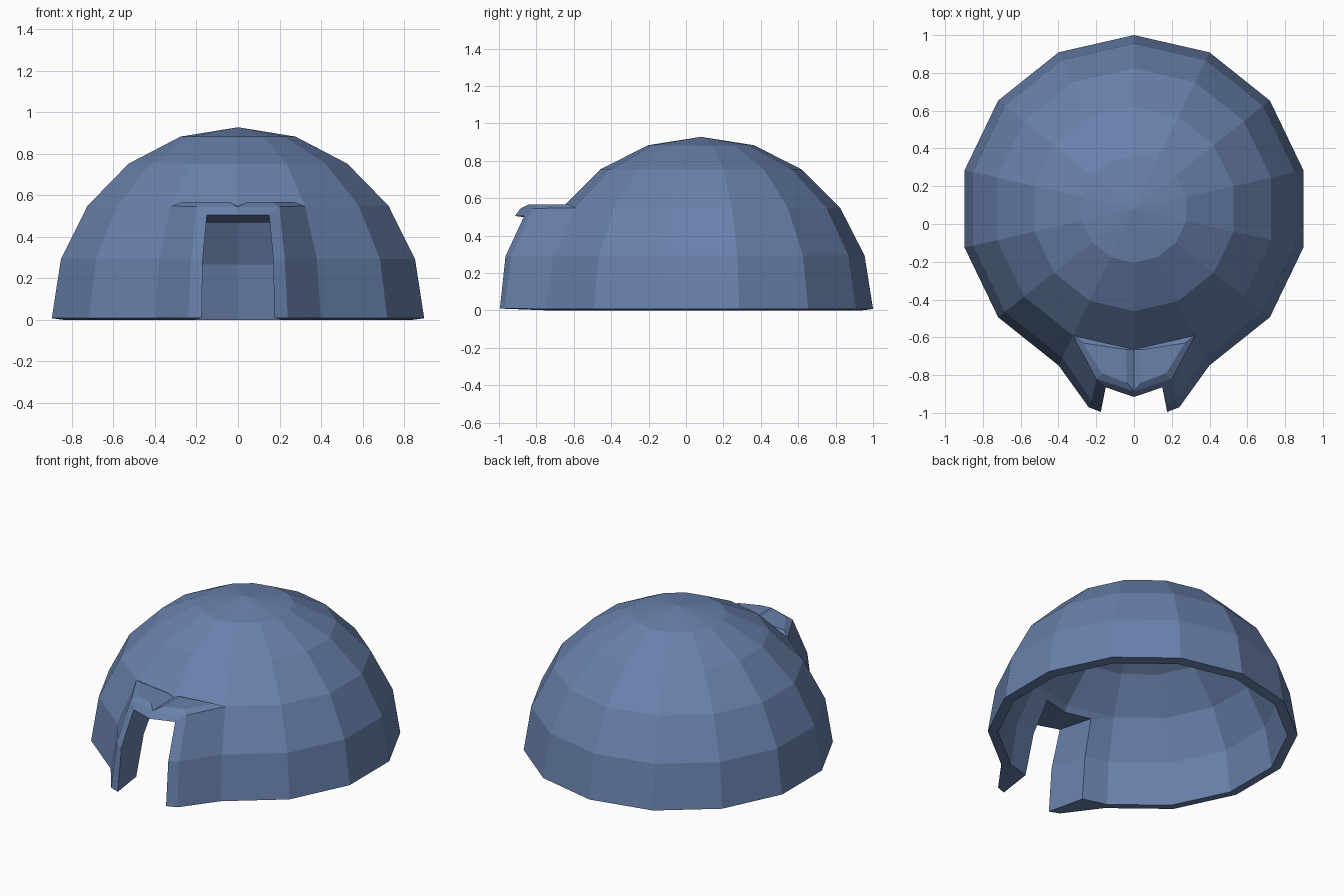
import bpy, bmesh, math

if "Cube" in bpy.data.objects:
    bpy.data.objects.remove(bpy.data.objects["Cube"])

mat = bpy.data.materials.new("slate blue")
mat.diffuse_color = (0.14, 0.22, 0.41, 1)
mat.use_nodes = True
mat.node_tree.nodes["Principled BSDF"].inputs["Base Color"].default_value = mat.diffuse_color

bm = bmesh.new()


def V(*co):
    return bm.verts.new(co)


def skin(a, b):
    # quads between two rows of vertices
    for i in range(len(a) - 1):
        bm.faces.new((a[i], a[i + 1], b[i + 1], b[i]))


def half_dome(radius, base):
    # right half of a 14-sided dome, leaving the doorway faces open
    rings = []
    for k in range(5):
        t = math.radians(18 * k)
        r, z = radius * math.cos(t), base + radius * math.sin(t)
        ring = []
        for j in range(8):
            a = math.pi * j / 7
            x = 0.0 if j in (0, 7) else r * math.sin(a)
            if j == 0 and k < 2:
                ring.append(None)
            else:
                ring.append(V(x, 0.08 - r * math.cos(a), z))
        rings.append(ring)
    for k in range(4):
        s = 1 if k < 2 else 0
        skin(rings[k][s:], rings[k + 1][s:])
    apex = V(0, 0.08, base + radius)
    for j in range(7):
        bm.faces.new((rings[4][j], rings[4][j + 1], apex))
    return rings


# outer and inner shell, joined by the bottom rim
outer = half_dome(0.92, 0.008)
inner = half_dome(0.86, 0.0)
skin(outer[0][1:], inner[0][1:])

# entrance columns, bottom to top: frame edge, door lip, opening in inner shell
frame = [V(0.24, -0.97, 0.01), V(0.225, -0.935, 0.29), V(0.20, -0.82, 0.545)]
lip = [V(0.175, -0.995, 0.01), V(0.17, -0.965, 0.29), V(0.15, -0.865, 0.505)]
hole = [V(0.22, -0.74, 0.0), V(0.20, -0.69, 0.266), V(0.17, -0.60, 0.47)]
dome_out = [outer[k][1] for k in range(3)]
dome_in = [inner[k][1] for k in range(3)]
cols = [dome_out, frame, lip, hole, dome_in]
for a, b in zip(cols, cols[1:]):
    skin(a, b)
bm.faces.new((dome_out[0], frame[0], lip[0], hole[0]))
bm.faces.new((dome_out[0], hole[0], dome_in[0]))

# porch roof with a centre crease
back = [dome_out[2], V(0.27, -0.63, 0.567), V(0.04, -0.665, 0.567), outer[2][0]]
front = [frame[2], V(0.17, -0.79, 0.567), V(0.04, -0.84, 0.567), V(0, -0.885, 0.545)]
skin(back, front)
bm.faces.new(back)
bm.faces.new(front)

# lintel and its underside
lip_mid, hole_mid = V(0, -0.915, 0.505), V(0, -0.64, 0.47)
skin([frame[2], front[3]], [lip[2], lip_mid])
skin([lip[2], lip_mid], [hole[2], hole_mid])
skin([hole[2], hole_mid], [dome_in[2], inner[2][0]])

# mirror to the left side
bmesh.ops.mirror(bm, geom=bm.verts[:] + bm.edges[:] + bm.faces[:],
                 axis='X', merge_dist=0.0005)
bmesh.ops.remove_doubles(bm, verts=bm.verts[:], dist=0.0005)
bmesh.ops.recalc_face_normals(bm, faces=bm.faces[:])

mesh = bpy.data.meshes.new("domed_hut")
bm.to_mesh(mesh)
bm.free()
mesh.materials.append(mat)
bpy.context.collection.objects.link(bpy.data.objects.new("domed_hut", mesh))
